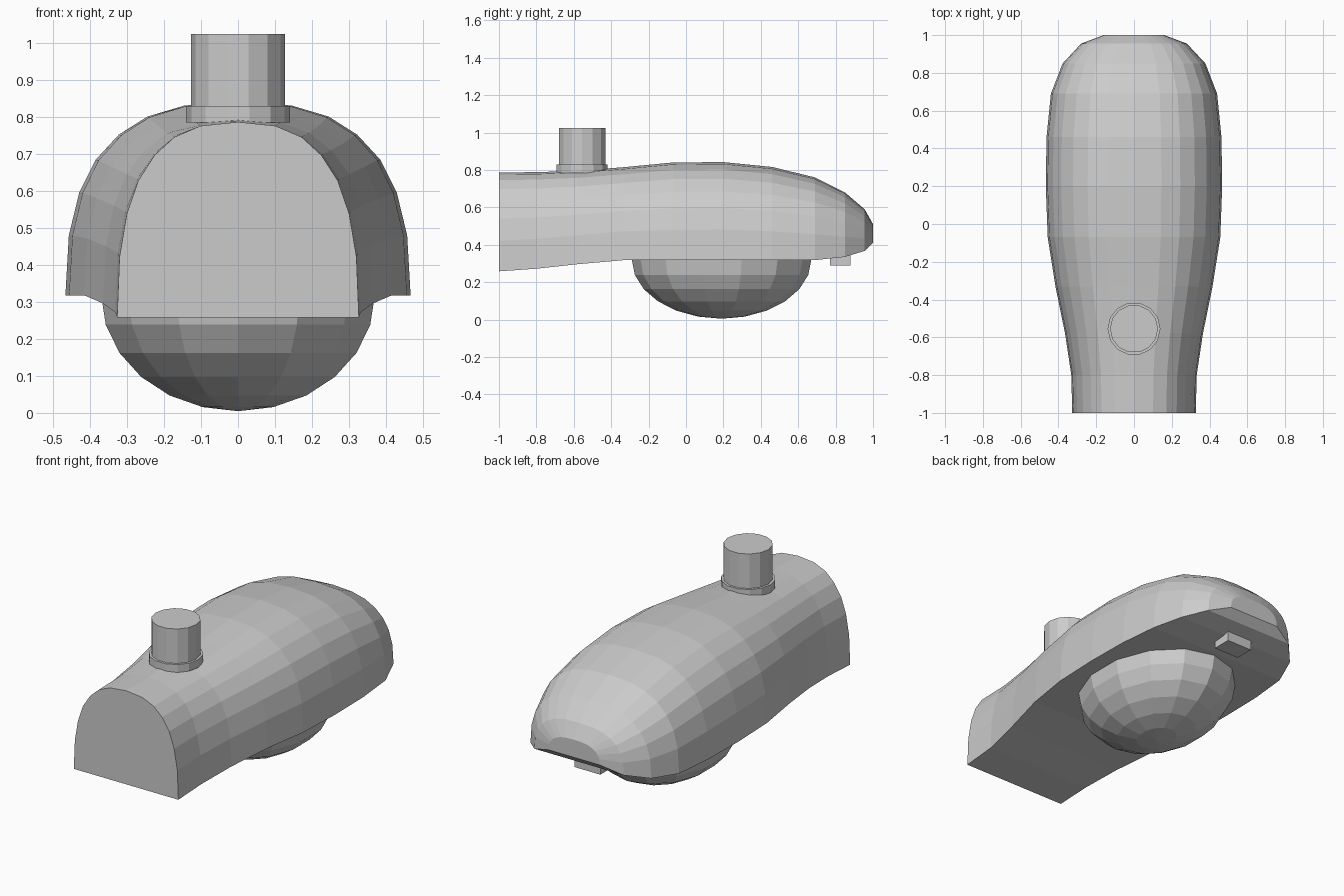
import bpy, bmesh, math

if "Cube" in bpy.data.objects:
    bpy.data.objects.remove(bpy.data.objects["Cube"])

grey = bpy.data.materials.new("light grey")
grey.diffuse_color = (0.6, 0.6, 0.6, 1)
grey.use_nodes = True
grey.node_tree.nodes["Principled BSDF"].inputs["Base Color"].default_value = grey.diffuse_color


def finish(name, bm):
    bmesh.ops.recalc_face_normals(bm, faces=bm.faces)
    me = bpy.data.meshes.new(name)
    bm.to_mesh(me)
    bm.free()
    me.materials.append(grey)
    ob = bpy.data.objects.new(name, me)
    bpy.context.collection.objects.link(ob)
    return ob


def loft(name, rings, cap_start=True, cap_end=True):
    """Skin a list of equal-length closed rings."""
    bm = bmesh.new()
    vs = [[bm.verts.new(p) for p in ring] for ring in rings]
    n = len(vs[0])
    for a, b in zip(vs, vs[1:]):
        for i in range(n):
            j = (i + 1) % n
            bm.faces.new((a[i], a[j], b[j], b[i]))
    if cap_start:
        bm.faces.new(vs[0])
    if cap_end:
        bm.faces.new(vs[-1])
    return finish(name, bm)


def circle(rx, ry, z, cy, n=14, turn=0.0):
    return [(rx * math.cos(turn + math.tau * i / n),
             cy + ry * math.sin(turn + math.tau * i / n), z) for i in range(n)]


# Lamp housing: arched section (width, height fractions) lofted along y
half = [(1, 0), (.98, .31), (.92, .53), (.825, .70), (.69, .83), (.525, .923), (.31, .98)]
arch = half + [(0, 1)] + [(-x, z) for x, z in reversed(half)]
stations = [  # y, half width, bottom z, top z
    (-1.0, .327, .258, .787), (-.8, .332, .272, .788), (-.58, .365, .296, .796),
    (-.33, .416, .318, .815), (-.07, .457, .318, .840), (.2, .467, .318, .842),
    (.46, .463, .318, .816), (.69, .440, .318, .760), (.85, .378, .335, .680),
    (.955, .28, .367, .590), (1.0, .16, .41, .51)]
loft("lamp_housing", [[(w * x, y, b + (t - b) * z) for x, z in arch]
                      for y, w, b, t in stations])

# Glass bowl: lower half of a stretched sphere under the housing
angles = [math.radians(a) for a in (0, 15, 30, 45, 60, 75, 89.5)]
loft("lamp_bowl", [circle(.38 * math.cos(a), .48 * math.cos(a), .32 - .315 * math.sin(a),
                          .19, turn=math.pi / 2) for a in angles])

# Mounting pipe and its collar
loft("pipe_collar", [circle(.14, .14, z, -.555) for z in (.785, .83)])
loft("mounting_pipe", [circle(.127, .127, z, -.555) for z in (.80, 1.025)])

# Latch under the rear edge
loft("latch", [[(sx * .08, .825 + sy * .055, z) for sx, sy in
                ((-1, -1), (1, -1), (1, 1), (-1, 1))] for z in (.288, .36)])
